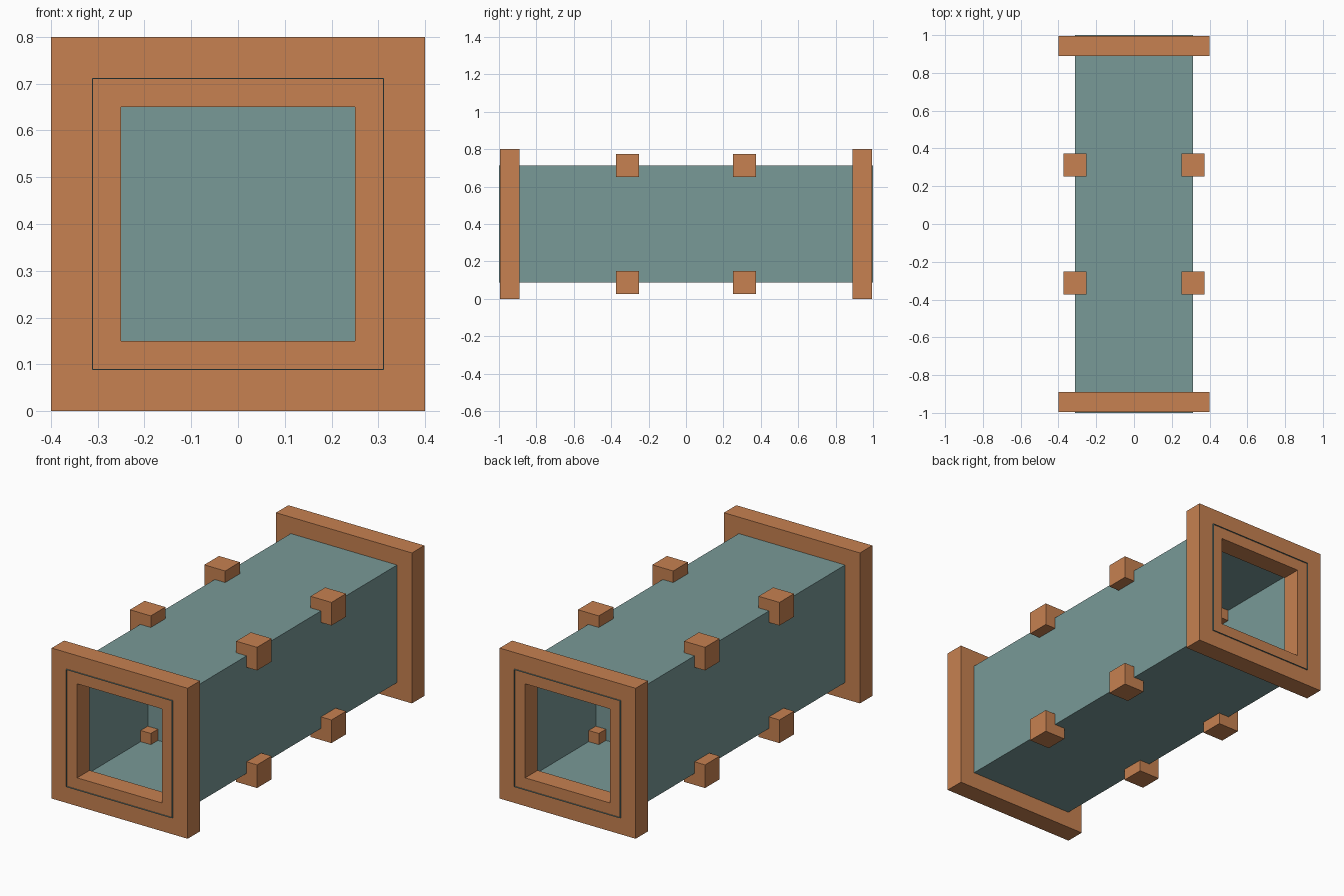
import bpy, bmesh
from mathutils import Matrix, Vector

cube = bpy.data.objects.get("Cube")
if cube:
    bpy.data.objects.remove(cube, do_unlink=True)

MID = 0.4        # height of the duct axis
HALF = 0.3125    # half width of the duct, also the block and bulkhead spacing


def material(name, rgb):
    m = bpy.data.materials.new(name)
    m.use_nodes = True
    m.diffuse_color = (*rgb, 1)
    m.node_tree.nodes["Principled BSDF"].inputs["Base Color"].default_value = (*rgb, 1)
    return m


copper = material("copper_orange", (0.57, 0.22, 0.082))
teal = material("muted_teal", (0.19, 0.32, 0.31))


def finish(name, bm, mat):
    bmesh.ops.recalc_face_normals(bm, faces=bm.faces)
    mesh = bpy.data.meshes.new(name)
    bm.to_mesh(mesh)
    bm.free()
    mesh.materials.append(mat)
    obj = bpy.data.objects.new(name, mesh)
    bpy.context.collection.objects.link(obj)
    return obj


def box(name, center, size, mat):
    bm = bmesh.new()
    bmesh.ops.create_cube(bm, size=1, matrix=Matrix.Translation(Vector(center))
                          @ Matrix.Diagonal((*size, 1)))
    return finish(name, bm, mat)


def square_ring(name, outer, inner, y0, y1, mat):
    """Square tube along y with the given outer and inner half widths."""
    bm = bmesh.new()
    corners = [(-1, -1), (1, -1), (1, 1), (-1, 1)]
    section = [(outer, y0), (outer, y1), (inner, y1), (inner, y0)]
    loops = [[bm.verts.new((cx * r, y, MID + cz * r)) for cx, cz in corners]
             for r, y in section]
    for i in range(4):
        a, b = loops[i], loops[(i + 1) % 4]
        for j in range(4):
            k = (j + 1) % 4
            bm.faces.new((a[j], a[k], b[k], b[j]))
    return finish(name, bm, mat)


# Thin-walled duct
square_ring("duct_shell", HALF, HALF - 0.002, -1, 1, teal)

# End flanges and the bulkheads closing the duct inside
for end, s in (("front", -1), ("back", 1)):
    y0, y1 = sorted((s * 0.89, s * 0.994))
    square_ring(end + "_flange", 0.4, 0.25, y0, y1, copper)
    box(end + "_bulkhead", (0, s * HALF, MID),
        (2 * HALF - 0.002, 0.004, 2 * HALF - 0.002), teal)

    # Blocks clasping the four long edges
    for side, sx in (("right", -1), ("left", 1)):
        for level, sz in (("lower", -1), ("upper", 1)):
            box(f"{end}_{side}_{level}_block",
                (sx * HALF, s * HALF, MID + sz * HALF), (0.123,) * 3, copper)
